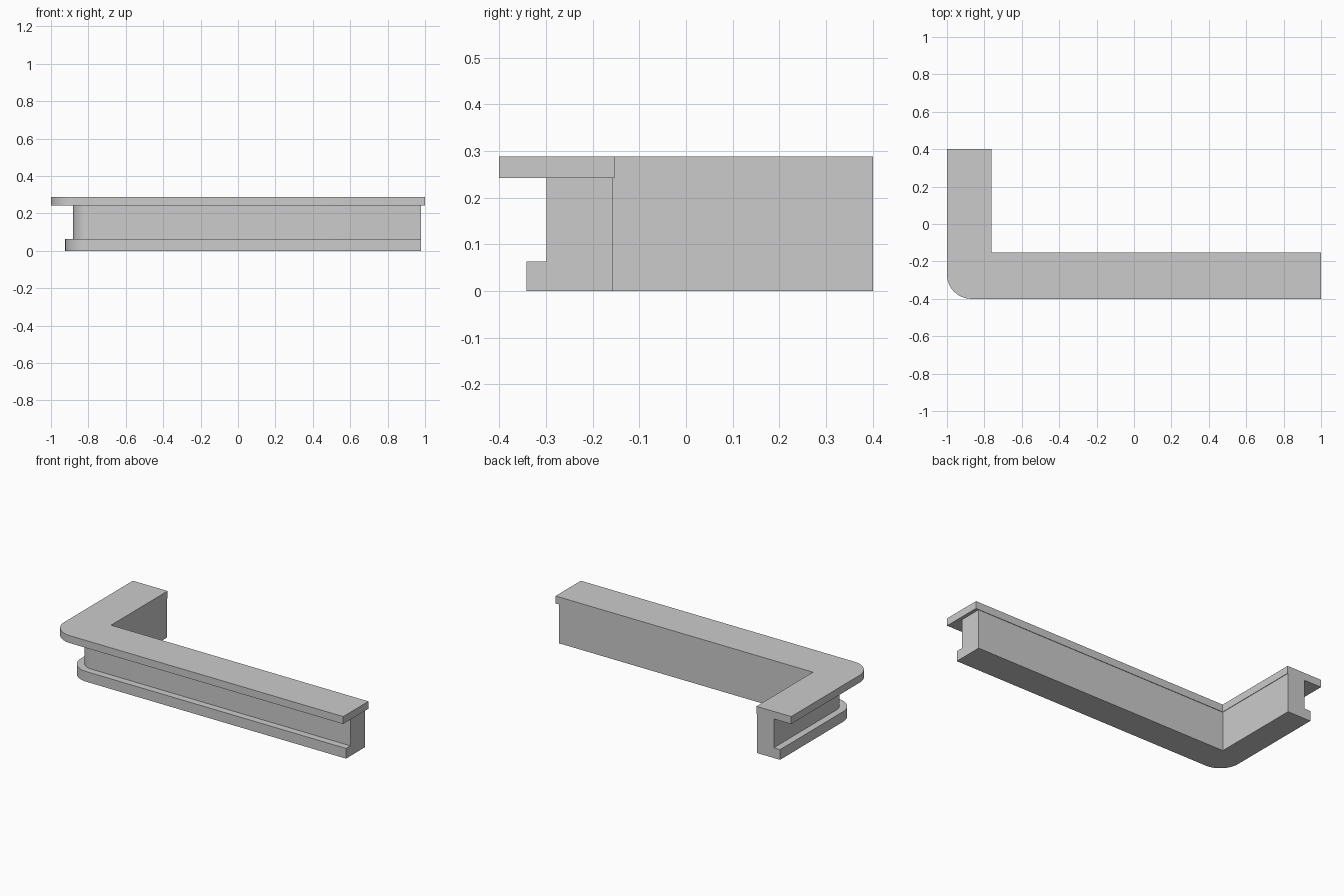
import bpy, bmesh, math

if "Cube" in bpy.data.objects:
    bpy.data.objects.remove(bpy.data.objects["Cube"])


def l_outline(left, front, right, inner_x, inner_y, radius, steps=16):
    # L footprint, counter-clockwise, with a rounded outer corner
    cx, cy = left + radius, front + radius
    arc = [(cx + radius * math.cos(a), cy + radius * math.sin(a))
           for a in (math.pi + i * math.pi / 2 / steps for i in range(steps + 1))]
    return arc + [(right, front), (right, inner_y), (inner_x, inner_y),
                  (inner_x, 0.4), (left, 0.4)]


def stack(name, levels):
    # Stack of outlines joined into one closed solid
    bm = bmesh.new()
    rings = [[bm.verts.new((x, y, z)) for x, y in pts] for z, pts in levels]
    n = len(rings[0])
    for low, high in zip(rings, rings[1:]):
        for i in range(n):
            j = (i + 1) % n
            bm.faces.new((low[i], low[j], high[j], high[i]))
    bm.faces.new(rings[0][::-1])
    bm.faces.new(rings[-1])
    bmesh.ops.remove_doubles(bm, verts=bm.verts[:], dist=1e-5)
    bmesh.ops.recalc_face_normals(bm, faces=bm.faces[:])
    mesh = bpy.data.meshes.new(name)
    bm.to_mesh(mesh)
    bm.free()
    obj = bpy.data.objects.new(name, mesh)
    bpy.context.collection.objects.link(obj)
    bpy.ops.object.select_all(action='DESELECT')
    obj.select_set(True)
    bpy.context.view_layer.objects.active = obj
    bpy.ops.object.shade_smooth_by_angle(angle=math.radians(30))
    return obj


# Counter body with the projecting foot ledge
foot = l_outline(-0.924, -0.342, 0.979, -0.765, -0.156, 0.125)
body = l_outline(-0.881, -0.299, 0.979, -0.765, -0.156, 0.085)
stack("counter_base", [(0, foot), (0.063, foot), (0.063, body), (0.242, body)])

# Overhanging worktop
top = l_outline(-1, -0.4, 1, -0.762, -0.153, 0.13)
stack("worktop", [(0.242, top), (0.288, top)])
